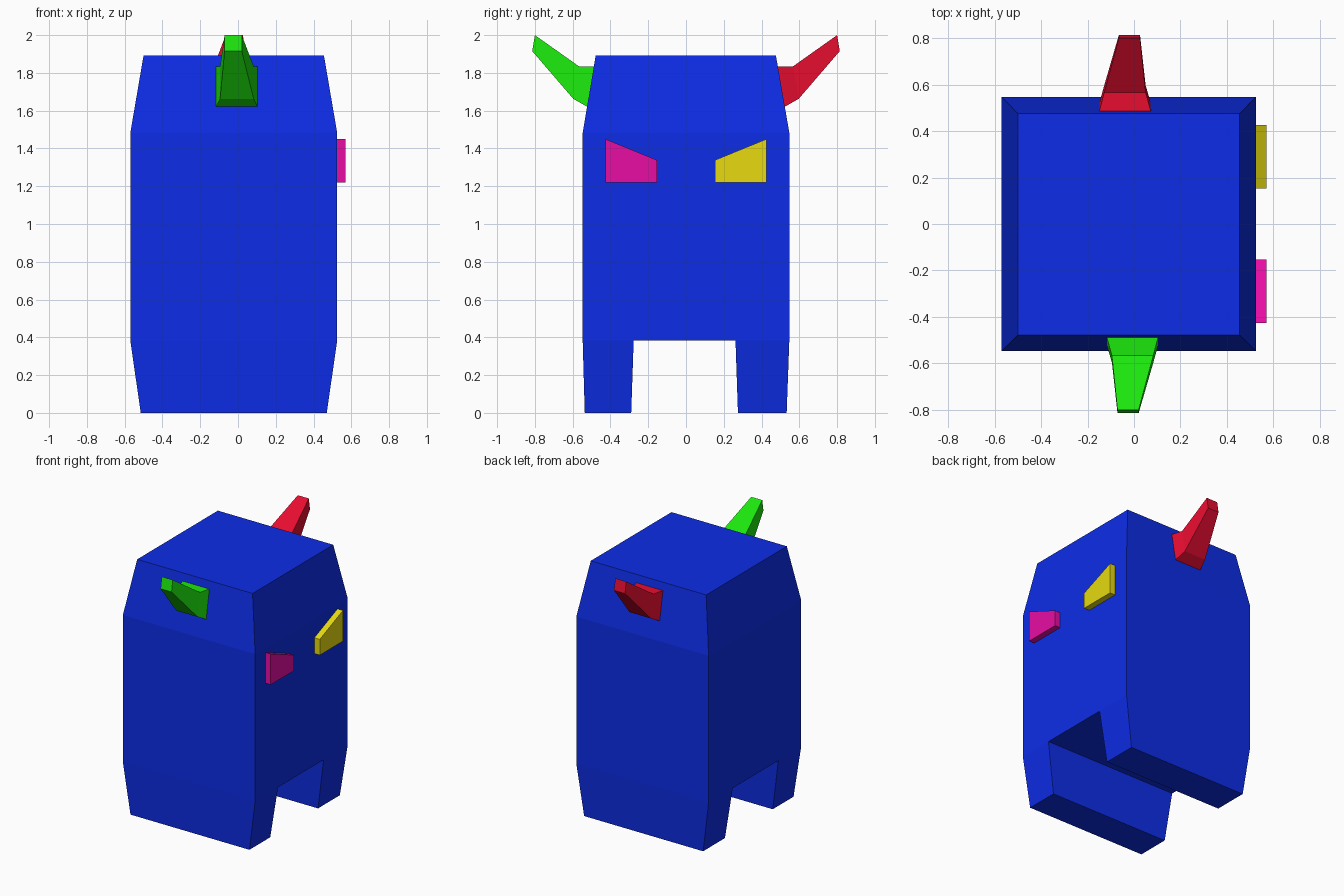
import bpy, bmesh
from mathutils import Matrix

if "Cube" in bpy.data.objects:
    bpy.data.objects.remove(bpy.data.objects["Cube"])

CX = -0.0225  # symmetry centre of the body in x


def material(name, rgb):
    m = bpy.data.materials.new(name)
    m.diffuse_color = (*rgb, 1)
    m.use_nodes = True
    m.node_tree.nodes["Principled BSDF"].inputs["Base Color"].default_value = m.diffuse_color
    return m


def loft(bm, rings, start=True, end=True):
    """Skin quads between four-point rings, with optional end caps."""
    vs = [[bm.verts.new(p) for p in r] for r in rings]
    for a, b in zip(vs, vs[1:]):
        for i in range(4):
            j = (i + 1) % 4
            bm.faces.new((a[i], a[j], b[j], b[i]))
    if start:
        bm.faces.new(vs[0][::-1])
    if end:
        bm.faces.new(vs[-1])
    return vs


def finish(bm, name, mat):
    bmesh.ops.remove_doubles(bm, verts=bm.verts, dist=0.0005)
    bmesh.ops.recalc_face_normals(bm, faces=bm.faces)
    me = bpy.data.meshes.new(name)
    bm.to_mesh(me)
    bm.free()
    me.materials.append(mat)
    ob = bpy.data.objects.new(name, me)
    bpy.context.collection.objects.link(ob)
    return ob


def rect(x0, x1, y0, y1, z):
    return [(x0, y0, z), (x1, y0, z), (x1, y1, z), (x0, y1, z)]


# Body: tapered torso with two slab legs and the underside between them
LEG = 0.383
bm = bmesh.new()
loft(bm, [rect(-0.57, 0.525, -0.547, 0.547, LEG),
          rect(-0.57, 0.525, -0.547, 0.547, 1.483),
          rect(-0.50, 0.455, -0.478, 0.476, 1.892)], start=False)
for top, foot in (((-0.547, -0.277), (-0.536, -0.29)),
                  ((0.262, 0.547), (0.275, 0.533))):
    loft(bm, [rect(-0.515, 0.47, *foot, 0),
              rect(-0.57, 0.525, *top, LEG)], end=False)
bm.faces.new([bm.verts.new(p) for p in rect(-0.57, 0.525, -0.277, 0.262, LEG)])
finish(bm, "body", material("blue", (0.004, 0.026, 0.8)))

# Eyes: slanted plates on the +x side
for name, s, rgb in (("left_eye", 1, (0.8, 0.7, 0.005)),
                     ("right_eye", -1, (0.8, 0.004, 0.37))):
    prof = [(0.153, 1.22), (0.427, 1.22), (0.427, 1.45), (0.153, 1.338)]
    bm = bmesh.new()
    loft(bm, [[(x, s * y, z) for y, z in prof] for x in (0.52, 0.57)])
    finish(bm, name, material(name + "_colour", rgb))

# Horns: three rectangular sections bending upward; second is turned 180 degrees
# each section: x range, (y, z) of the top edge, (y, z) of the bottom edge
SECTIONS = [(-0.118, 0.105, (-0.483, 1.835), (-0.518, 1.618)),
            (-0.095, 0.083, (-0.567, 1.835), (-0.597, 1.663)),
            (-0.071, 0.020, (-0.800, 2.000), (-0.814, 1.915))]
for name, angle, rgb in (("front_horn", 0, (0.012, 0.8, 0.004)),
                         ("back_horn", 180, (0.8, 0.004, 0.03))):
    bm = bmesh.new()
    loft(bm, [[(x0, *b), (x1, *b), (x1, *t), (x0, *t)] for x0, x1, t, b in SECTIONS])
    if angle:
        bmesh.ops.rotate(bm, verts=bm.verts, cent=(CX, 0, 0),
                         matrix=Matrix.Rotation(3.14159265, 3, 'Z'))
    finish(bm, name, material(name + "_colour", rgb))
